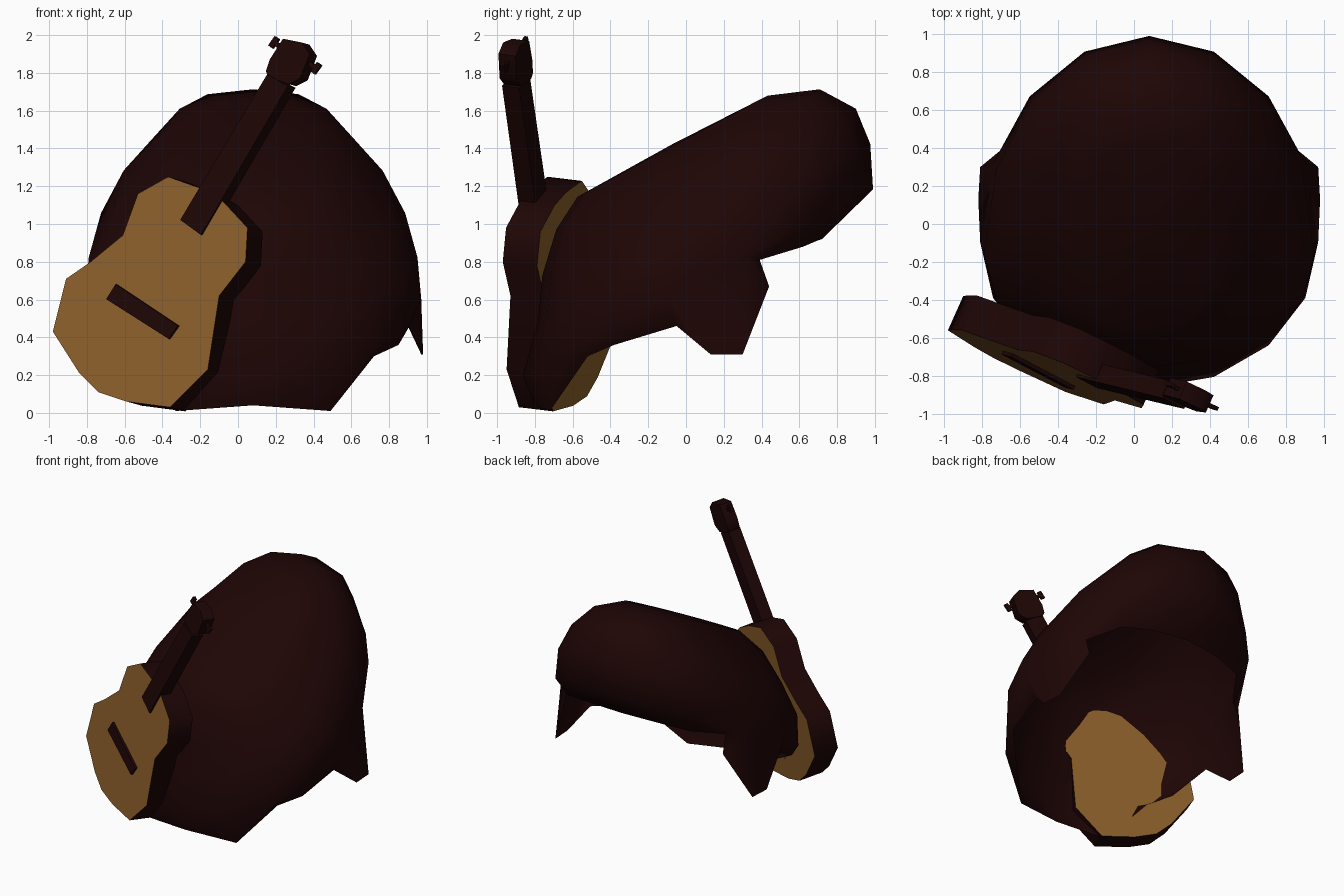
import bpy, bmesh, math
from mathutils import Vector

if "Cube" in bpy.data.objects:
    bpy.data.objects.remove(bpy.data.objects["Cube"], do_unlink=True)


def material(name, rgb):
    m = bpy.data.materials.new(name)
    m.use_nodes = True
    m.diffuse_color = (*rgb, 1)
    m.node_tree.nodes["Principled BSDF"].inputs["Base Color"].default_value = (*rgb, 1)
    return m


DARK = material("dark brown", (0.013, 0.0015, 0.0015))
TAN = material("tan wood", (0.26, 0.113, 0.024))


def finish(name, bm, mats, smooth):
    bmesh.ops.recalc_face_normals(bm, faces=bm.faces)
    me = bpy.data.meshes.new(name)
    bm.to_mesh(me)
    bm.free()
    ob = bpy.data.objects.new(name, me)
    bpy.context.collection.objects.link(ob)
    for m in mats:
        me.materials.append(m)
    bpy.ops.object.select_all(action="DESELECT")
    ob.select_set(True)
    bpy.context.view_layer.objects.active = ob
    bpy.ops.object.shade_smooth_by_angle(angle=math.radians(smooth))


# Hair: tilted egg-shaped rings from the crown down to a shaped hairline
TILT = math.radians(28)
MID = 0.08
SEG = 16


def tilted(x, v, w):
    c, s = math.cos(TILT), math.sin(TILT)
    return Vector((MID + x, v * c - w * s, v * s + w * c))


def ring_point(t, w, c, a, fringe, nape, p):
    x = math.copysign(abs(math.sin(t)) ** p, math.sin(t))
    v = math.copysign(abs(math.cos(t)) ** p, math.cos(t))
    return tilted(a * x, c + (fringe if v > 0 else nape) * v, w)


# height, widest point, half width, reach to fringe, reach to nape, squareness
RINGS = [(1.28, 0.60, 0.34, 0.57, 0.57, 0.85), (1.18, 0.50, 0.51, 0.93, 0.65, 0.78),
         (1.00, 0.40, 0.74, 1.15, 0.73, 0.97), (0.80, 0.25, 0.87, 1.28, 0.71, 0.98),
         (0.58, 0.20, 0.89, 1.23, 0.87, 1.0)]
# hairline from fringe to nape, one side
HAIRLINE = [(0, 0.72, 0.92), (0.30, 0.69, 0.91), (0.55, 0.62, 0.88),
            (0.71, 0.39, 0.81), (0.82, -0.05, 0.46), (0.77, -0.38, 0.36),
            (0.64, -0.52, 0.30), (0.41, -0.72, 0.01), (0, -0.80, 0.04)]
SIDEBURN = [(0.72, 0.44, 0.67), (0.89, 0.30, 0.31), (0.90, 0.13, 0.31)]

bm = bmesh.new()
rows = [[bm.verts.new(ring_point(math.tau * j / SEG, *ring)) for j in range(SEG)] for ring in RINGS]
rim = []
for j in range(SEG):
    x, y, z = HAIRLINE[min(j, SEG - j)]
    rim.append(bm.verts.new((MID + (x if j <= SEG // 2 else -x), y, z)))
crown = bm.verts.new(tilted(0, 0.6, 1.29))
TEMPLE, EAR = 3, 4
for j in range(SEG):
    k = (j + 1) % SEG
    bm.faces.new((crown, rows[0][j], rows[0][k]))
    for up, low in zip(rows, rows[1:]):
        bm.faces.new((up[j], low[j], low[k], up[k]))
    if j not in (TEMPLE, SEG - EAR):
        bm.faces.new((rows[-1][j], rim[j], rim[k], rows[-1][k]))

# Sideburns hang from the lowest ring between temple and ear
for side, temple, ear in ((1, TEMPLE, EAR), (-1, SEG - TEMPLE, SEG - EAR)):
    s1, s2, s3 = [bm.verts.new((MID + side * x, y, z)) for x, y, z in SIDEBURN]
    top_t, top_e = rows[-1][temple], rows[-1][ear]
    for tri in ((top_t, rim[temple], s1), (top_t, s1, s2), (top_t, s2, s3),
                (top_t, s3, top_e), (top_e, s3, rim[ear])):
        bm.faces.new(tri[::side])
finish("hair", bm, [DARK], 70)


# Guitar: front outlines laid on a leaning plane and given depth
NORMAL = Vector((-0.446, -1, 0.121)).normalized()


def on_plane(x, z, h):
    return Vector((x, -1.049 - 0.446 * x + 0.121 * z, z)) + NORMAL * h


def slab(name, outline, front, back, mats=(DARK,)):
    bm = bmesh.new()
    f = [bm.verts.new(on_plane(x, z, front)) for x, z in outline]
    b = [bm.verts.new(on_plane(x, z, back)) for x, z in outline]
    bm.faces.new(f)
    bm.faces.new(b[::-1])
    n = len(outline)
    for i in range(n):
        k = (i + 1) % n
        side = bm.faces.new((f[i], b[i], b[k], f[k]))
        side.material_index = len(mats) - 1
    finish(name, bm, mats, 50)


slab("guitar_body",
     [(-0.98, 0.43), (-0.91, 0.71), (-0.78, 0.80), (-0.61, 0.94), (-0.53, 1.16),
      (-0.37, 1.25), (-0.20, 1.19), (-0.08, 1.12), (0.05, 0.98), (0.04, 0.80),
      (-0.10, 0.62), (-0.16, 0.23), (-0.36, 0.03), (-0.59, 0.06), (-0.74, 0.11),
      (-0.84, 0.21)], 0, -0.2, (TAN, DARK))
slab("guitar_bridge", [(-0.69, 0.60), (-0.64, 0.68), (-0.31, 0.46), (-0.36, 0.39)], 0.02, -0.01)
slab("guitar_neck", [(-0.30, 1.02), (0.16, 1.79), (0.27, 1.73), (-0.19, 0.94)], 0.015, -0.085)
slab("guitar_headstock",
     [(0.16, 1.78), (0.15, 1.81), (0.17, 1.87), (0.24, 1.98), (0.34, 1.96), (0.38, 1.90),
      (0.33, 1.77), (0.27, 1.74)], 0.005, -0.095)

# Tuning pegs: a thin stem ending in a small knob
for side, start, end in (("left", (0.34, 1.87), (0.395, 1.83)), ("right", (0.24, 1.92), (0.175, 1.965))):
    s, e = Vector(start), Vector(end)
    d = (e - s).normalized()
    p = Vector((-d.y, d.x))
    slab("tuning_stem_" + side,
         [s + p * 0.012, e + p * 0.012, e - p * 0.012, s - p * 0.012], -0.035, -0.055)
    slab("tuning_knob_" + side,
         [e - d * 0.012 + p * 0.03, e + d * 0.016 + p * 0.03,
          e + d * 0.016 - p * 0.03, e - d * 0.012 - p * 0.03], -0.035, -0.055)
